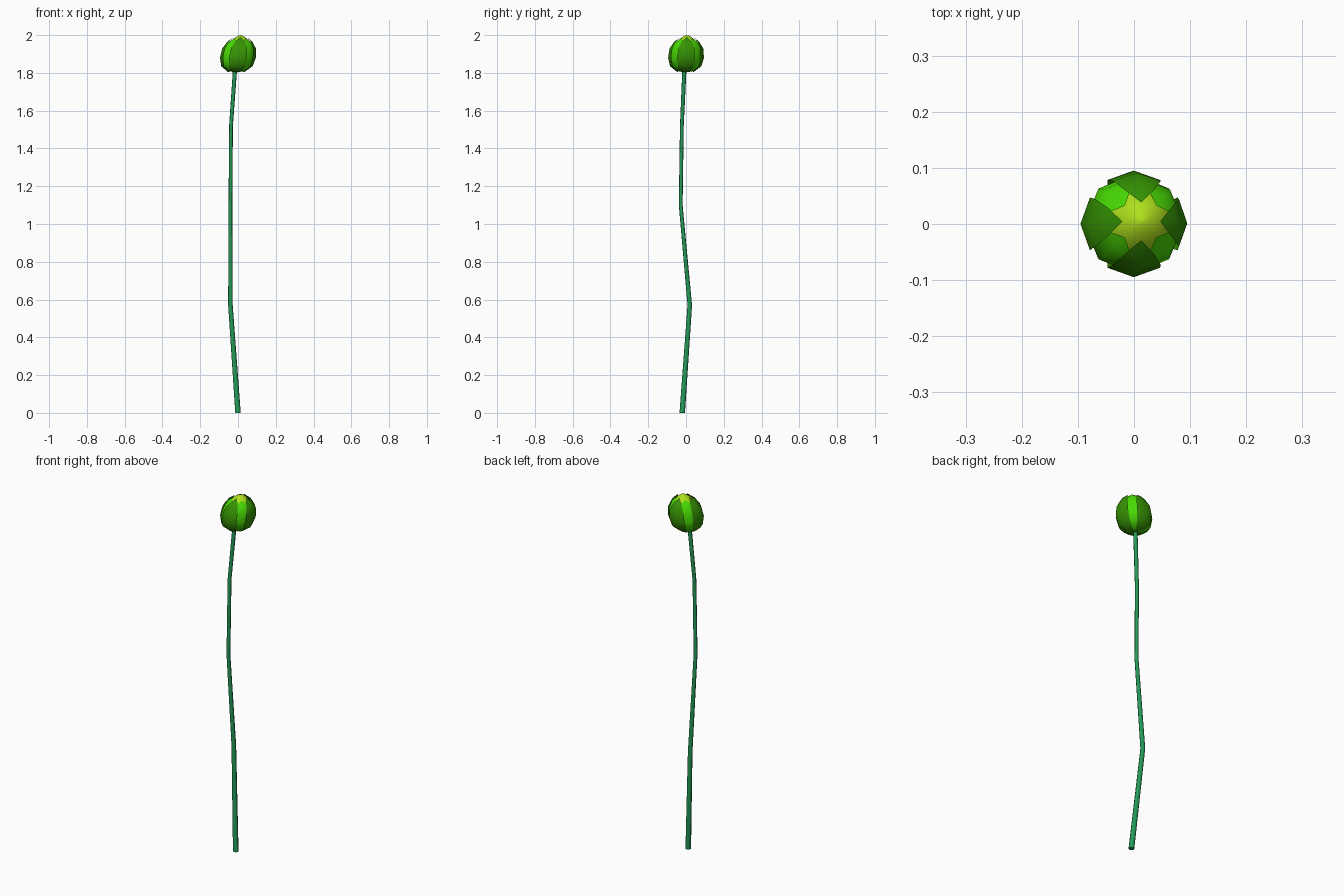
import bpy, bmesh, math
from mathutils import Vector

if "Cube" in bpy.data.objects:
    bpy.data.objects.remove(bpy.data.objects["Cube"])


def material(name, rgb):
    m = bpy.data.materials.new(name)
    m.diffuse_color = (*rgb, 1)
    m.use_nodes = True
    m.node_tree.nodes["Principled BSDF"].inputs["Base Color"].default_value = m.diffuse_color
    return m


STEM = material("stem green", (0.018, 0.32, 0.095))
OUTER = material("outer sepal green", (0.036, 0.29, 0.001))
INNER = material("inner sepal bright green", (0.065, 0.70, 0.001))
CORE = material("bud core lime", (0.42, 0.74, 0.012))


def make(name, bm, mat):
    bmesh.ops.recalc_face_normals(bm, faces=bm.faces[:])
    me = bpy.data.meshes.new(name)
    bm.to_mesh(me)
    bm.free()
    me.materials.append(mat)
    ob = bpy.data.objects.new(name, me)
    bpy.context.collection.objects.link(ob)
    bpy.ops.object.select_all(action='DESELECT')
    bpy.context.view_layer.objects.active = ob
    ob.select_set(True)
    bpy.ops.object.shade_smooth_by_angle(angle=math.radians(65))
    return ob


def lathe(bm, rings, sides):
    """Skin rings given as (centre, radius), capping both ends."""
    loops = [[bm.verts.new((c[0] + r * math.cos(2 * math.pi * k / sides),
                            c[1] + r * math.sin(2 * math.pi * k / sides), c[2]))
              for k in range(sides)] for c, r in rings]
    for a, b in zip(loops, loops[1:]):
        for k in range(sides):
            n = (k + 1) % sides
            bm.faces.new((a[k], a[n], b[n], b[k]))
    bm.faces.new(loops[0][::-1])
    bm.faces.new(loops[-1])


def axis(z):
    """Centre of the leaning bud at height z."""
    t = (z - 1.80) / 0.2
    return (-0.010 + 0.024 * t, -0.003 + 0.008 * t, z)


# Wavy tapering stem
bm = bmesh.new()
lathe(bm, [((0, -0.02, 0), 0.0145), ((-0.04, 0.02, 0.57), 0.012),
           ((-0.04, -0.028, 1.10), 0.010), ((-0.037, -0.022, 1.52), 0.010),
           ((-0.015, -0.008, 1.83), 0.011)], 8)
make("stem", bm, STEM)

# Pale inner bud
bm = bmesh.new()
lathe(bm, [(axis(z), r) for z, r in ((1.82, 0.03), (1.85, 0.062), (1.89, 0.076),
                                     (1.93, 0.071), (1.96, 0.056), (1.982, 0.034),
                                     (1.994, 0.017), (2.0, 0.002))], 16)
make("bud_core", bm, CORE)


def sepal(name, angle, half, rows, mat):
    """Curved leaf: rows of (z, radius, width share), three points across."""
    bm = bmesh.new()
    grid = []
    for z, r, w in rows:
        c = Vector(axis(z))
        row = []
        for s in ((-1, 0, 1) if w else (0,)):
            a = angle + s * half * w
            q = r * (1 - 0.04 * abs(s))
            row.append(bm.verts.new(c + Vector((q * math.cos(a), q * math.sin(a), 0))))
        grid.append(row)
    for a, b in zip(grid, grid[1:]):
        for i in range(2):
            if len(a) == 1:
                bm.faces.new((a[0], b[i + 1], b[i]))
            elif len(b) == 1:
                bm.faces.new((a[i], a[i + 1], b[0]))
            else:
                bm.faces.new((a[i], a[i + 1], b[i + 1], b[i]))
    make(name, bm, mat)


# Four outer sepals over four bright inner ones
outer_rows = [(1.803, 0.0, 0), (1.806, 0.045, 1.05), (1.835, 0.083, 1.0),
              (1.88, 0.095, 1.0), (1.93, 0.089, 0.95), (1.965, 0.066, 0.8),
              (1.990, 0.034, 0)]
inner_rows = [(1.806, 0.0, 0), (1.809, 0.042, 1.0), (1.837, 0.079, 1.0),
              (1.88, 0.089, 1.0), (1.93, 0.083, 0.95), (1.96, 0.066, 0.85),
              (1.984, 0.040, 0)]
for i in range(4):
    a = i * math.pi / 2
    sepal(f"outer_sepal_{i + 1}", a, math.radians(31), outer_rows, OUTER)
    sepal(f"inner_sepal_{i + 1}", a + math.pi / 4, math.radians(38), inner_rows, INNER)
